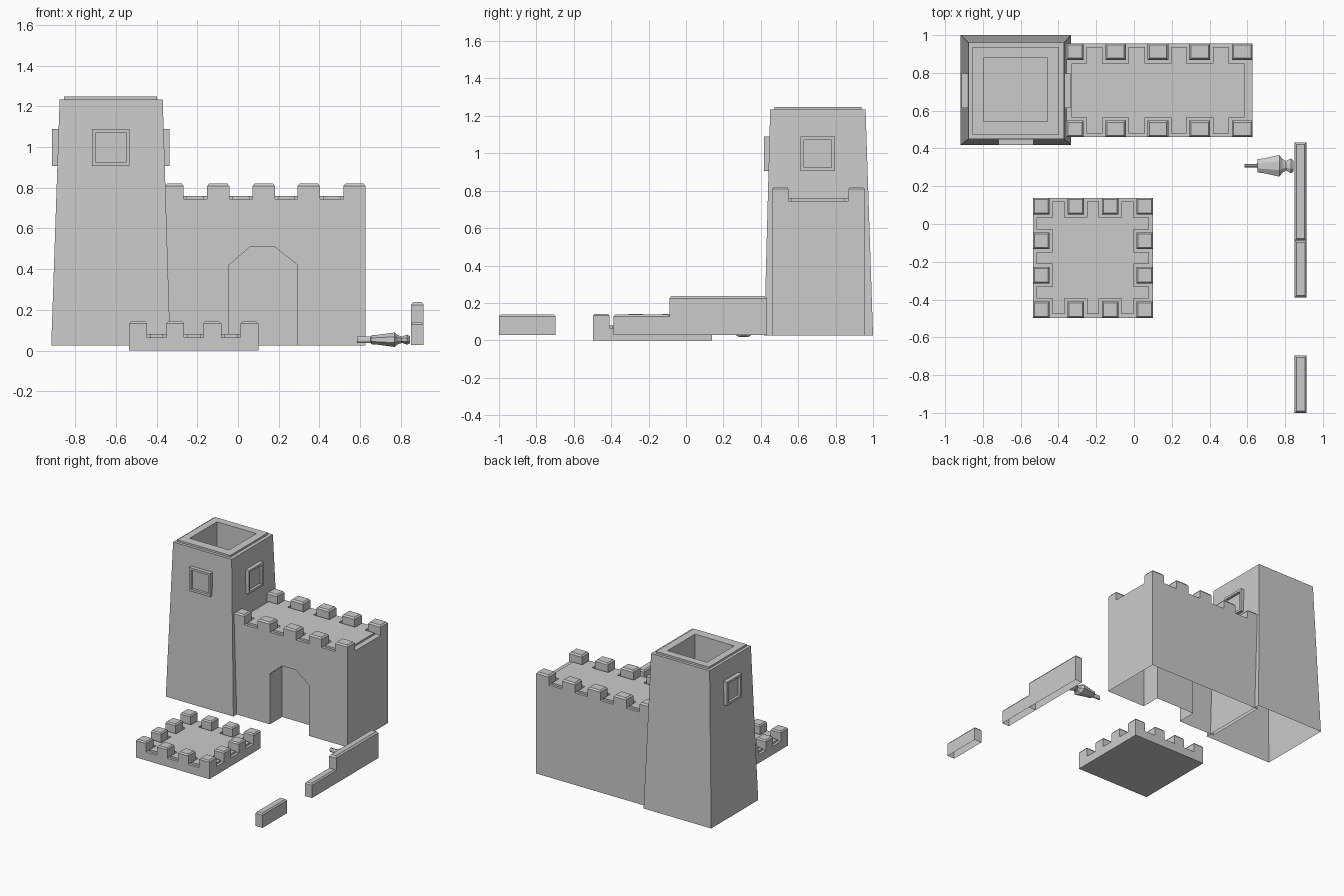
import bpy, bmesh, math

if "Cube" in bpy.data.objects:
    bpy.data.objects.remove(bpy.data.objects["Cube"])


def finish(name, bm):
    bmesh.ops.recalc_face_normals(bm, faces=bm.faces)
    me = bpy.data.meshes.new(name)
    bm.to_mesh(me)
    bm.free()
    ob = bpy.data.objects.new(name, me)
    bpy.context.collection.objects.link(ob)
    return ob


def loft(name, rings, bottom=False, top=True):
    """Skin a stack of equal-length point rings."""
    bm = bmesh.new()
    vs = [[bm.verts.new(p) for p in r] for r in rings]
    for a, b in zip(vs, vs[1:]):
        for i in range(len(a)):
            j = (i + 1) % len(a)
            bm.faces.new((a[i], a[j], b[j], b[i]))
    if bottom:
        bm.faces.new(vs[0])
    if top:
        bm.faces.new(vs[-1])
    return finish(name, bm)


def rect(x0, x1, y0, y1, z, d=0.0):
    return [(x0 + d, y0 + d, z), (x1 - d, y0 + d, z),
            (x1 - d, y1 - d, z), (x0 + d, y1 - d, z)]


def block(name, x0, x1, y0, y1, z0, z1, chamfer=0.0):
    """Open-bottomed box with a small chamfer round the top."""
    rings = [rect(x0, x1, y0, y1, z0)]
    if chamfer:
        rings.append(rect(x0, x1, y0, y1, z1 - chamfer))
    rings.append(rect(x0, x1, y0, y1, z1, chamfer * 0.8))
    return loft(name, rings)


# Tower: tapered walls, stepped rim and open shaft
loft("tower", [
    rect(-0.918, -0.333, 0.418, 1.0, 0.025),
    rect(-0.877, -0.37, 0.45, 0.96, 1.233),
    rect(-0.855, -0.397, 0.472, 0.938, 1.233),
    rect(-0.855, -0.397, 0.472, 0.938, 1.248),
    rect(-0.798, -0.457, 0.543, 0.88, 1.248),
    rect(-0.798, -0.457, 0.543, 0.88, 0.85)])


# Tower windows: projecting frames with a recessed pane
def window(name, place):
    def ring(h, depth):
        return [place(u * h, v * h, depth)
                for u, v in ((-1, -1), (1, -1), (1, 1), (-1, 1))]
    loft(name, [ring(0.092, 0.06), ring(0.092, 0.0),
                ring(0.074, 0.0), ring(0.074, 0.02)])


window("front_window", lambda u, v, d: (-0.625 + u, 0.417 + d, 0.998 + v))
window("right_window", lambda u, v, d: (-0.336 - d, 0.705 + u, 0.998 + v))
window("left_window", lambda u, v, d: (-0.914 + d, 0.705 + u, 0.998 + v))

# Gatehouse: open-bottomed hall with a faceted arch recess
X0, X1, Y0, Y1, Z0, Z1 = -0.36, 0.628, 0.46, 0.956, 0.025, 0.745
arch = [(-0.045, Z0), (-0.045, 0.42), (0.06, 0.51),
        (0.18, 0.51), (0.293, 0.42), (0.293, Z0)]
outline = [(X0, Z0)] + arch + [(X1, Z0), (X1, Z1), (X0, Z1)]
bm = bmesh.new()
front = [bm.verts.new((x, Y0, z)) for x, z in outline]
inner = [bm.verts.new((x, Y0 + 0.15, z)) for x, z in arch]
back = [bm.verts.new((x, Y1, z))
        for x, z in ((X0, Z0), (X1, Z0), (X1, Z1), (X0, Z1))]
corner = [front[0], front[7], front[8], front[9]]
bm.faces.new(front)
bm.faces.new(inner)
bm.faces.new(back)
for i in range(5):
    bm.faces.new((front[i + 1], front[i + 2], inner[i + 1], inner[i]))
for i in (1, 2, 3):
    j = (i + 1) % 4
    bm.faces.new((corner[i], corner[j], back[j], back[i]))
finish("gatehouse", bm)

# Gatehouse battlements and raised deck between them
xs = [(-0.358, -0.267), (-0.152, -0.043), (0.072, 0.182),
      (0.292, 0.403), (0.518, X1)]
for a, b in xs:
    block("gatehouse_merlon", a, b, Y0, Y0 + 0.088, Z1, 0.82, 0.012)
    block("gatehouse_merlon", a, b, Y1 - 0.088, Y1, Z1, 0.82, 0.012)
block("gatehouse_deck", X0 + 0.03, 0.585, Y0 + 0.105, Y1 - 0.105, Z1, 0.76)
for (_, a), (b, _) in zip(xs, xs[1:]):
    for y0, y1 in ((Y0 + 0.02, Y0 + 0.105), (Y1 - 0.105, Y1 - 0.02)):
        block("gatehouse_deck_tab", a + 0.015, b - 0.015, y0, y1, Z1, 0.76)

# Low square platform with four merlons per side
PX, PY, S, M = -0.535, -0.497, 0.635, 0.088
loft("platform", [rect(PX, PX + S, PY, PY + S, 0),
                  rect(PX, PX + S, PY, PY + S, 0.065)], bottom=True)
step = (S - M) / 3
for i in range(4):
    for j in range(4):
        if i in (0, 3) or j in (0, 3):
            x, y = PX + i * step, PY + j * step
            block("platform_merlon", x, x + M, y, y + M, 0.065, 0.142, 0.01)
E = M + 0.015
block("platform_deck", PX + E, PX + S - E, PY + E, PY + S - E, 0.065, 0.08)
for i in range(3):
    a, b = i * step + E, (i + 1) * step - 0.015
    for c, d in ((0.02, E), (S - E, S - 0.02)):
        block("platform_deck_tab", PX + a, PX + b, PY + c, PY + d, 0.065, 0.08)
        block("platform_deck_tab", PX + c, PX + d, PY + a, PY + b, 0.065, 0.08)

# Free-standing boundary walls
block("tall_side_wall", 0.851, 0.913, -0.088, 0.432, 0.028, 0.238, 0.013)
block("low_side_wall", 0.851, 0.913, -0.388, -0.088, 0.028, 0.138, 0.011)
block("short_front_wall", 0.851, 0.913, -1.0, -0.697, 0.028, 0.138, 0.011)

# Small turned ornament lying on its side: (x, half width)
profile = [(0.585, 0.011), (0.652, 0.011), (0.655, 0.038), (0.69, 0.043),
           (0.77, 0.062), (0.785, 0.04), (0.805, 0.027), (0.832, 0.043),
           (0.845, 0.03)]
rings = []
for x, r in profile:
    rz = 0.017 if r < 0.02 else r * 0.62
    rings.append([(x, 0.308 + r * math.cos(t), 0.053 + rz * math.sin(t))
                  for t in (math.tau * (k + 0.5) / 8 for k in range(8))])
loft("ornament", rings, bottom=True)
